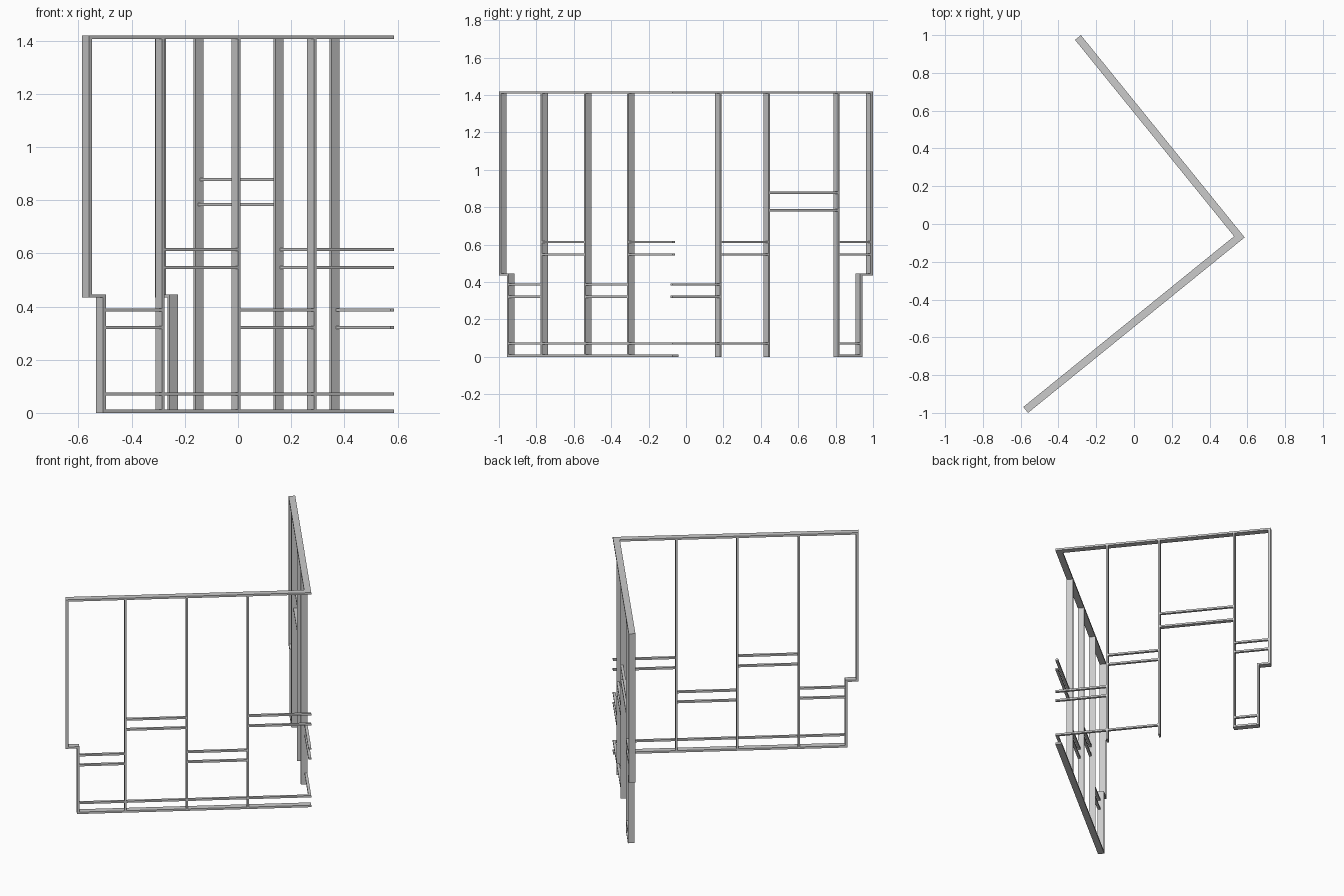
import bpy, bmesh, math
from mathutils import Vector

if "Cube" in bpy.data.objects:
    bpy.data.objects.remove(bpy.data.objects["Cube"])

ANG = math.radians(39)
D = Vector((math.cos(ANG), math.sin(ANG), 0))
N = Vector((-math.sin(ANG), math.cos(ANG), 0))
CORNER = Vector((0.586, -0.071, 0))      # outer corner where both walls meet
T = 0.04                                 # frame depth
R = 0.017                                # thin rail depth, flush with outer face
H = 1.42
BAR = 0.012
STEP = 0.44                              # height of the notch at the free ends

WALLS = {"front_wall": (-D, N), "rear_wall": (N, -D)}   # (along, inward)


def bar(wall, part, u0, u1, z0, z1, depth=T):
    """Box running u0..u1 along a wall, measured from the corner."""
    along, inward = WALLS[wall]
    bm = bmesh.new()
    bmesh.ops.create_cube(bm, size=1)
    for v in bm.verts:
        u = u0 if v.co.x < 0 else u1
        w = 0 if v.co.y < 0 else depth
        z = z0 if v.co.z < 0 else z1
        v.co = CORNER + along * u + inward * w + Vector((0, 0, z))
    bmesh.ops.recalc_face_normals(bm, faces=bm.faces)
    name = wall + "_" + part
    me = bpy.data.meshes.new(name)
    bm.to_mesh(me)
    bm.free()
    bpy.context.collection.objects.link(bpy.data.objects.new(name, me))


def post(wall, part, u, z0=0, z1=H - BAR, w=0.012):
    bar(wall, part, u - w / 2, u + w / 2, z0, z1)


def rails(wall, part, u0, u1, heights, depth=R):
    for z in heights:
        bar(wall, part, u0, u1, z - BAR / 2, z + BAR / 2, depth)


LOW, MID, DOOR, BASE = (0.321, 0.387), (0.547, 0.614), 0.784, 0.071
E = 0.006                                # half post width

# Each wall: length, interior posts, short lower end post
LAYOUT = {
    "front_wall": (1.476, (0.381, 0.747, 1.116), 1.401),
    "rear_wall": (1.378, (0.330, 0.664, 1.143), 1.297),
}

# Posts, top plate and stepped end of both walls
for wall, (length, posts, low) in LAYOUT.items():
    start = 0 if wall == "front_wall" else T
    bar(wall, "top_plate", start, length, H - 0.013, H)
    for u in posts:
        post(wall, "post", u)
    post(wall, "end_post", length - 0.008, STEP + E, H - BAR, 0.016)
    post(wall, "lower_end_post", low, 0, STEP - E, 0.014)
    bar(wall, "step_ledge", low - 0.007, length, STEP - E, STEP + E)

# Front wall: alternating rail pairs between posts
length, p, low = LAYOUT["front_wall"]
edges = (0 - E, *p, low)
for i, hs in enumerate((MID, LOW, MID, LOW)):
    rails("front_wall", "rail", edges[i] + E, edges[i + 1] - E, hs)
rails("front_wall", "base_rail", 0, low - E, (BASE,))
bar("front_wall", "bottom_plate", 0, low + 0.007, 0, 0.013)

# Rear wall: rail pairs, doorway header and short base beside the door
length, p, low = LAYOUT["rear_wall"]
rails("rear_wall", "rail", 0, p[0] - E, LOW)
rails("rear_wall", "rail", p[0] + E, p[1] - E, MID)
rails("rear_wall", "rail", p[2] + E, length - 0.016, MID)
rails("rear_wall", "door_header", p[1] + E, p[2] - E, (DOOR,), 0.028)
rails("rear_wall", "door_upper_rail", p[1] + E, p[2] - E, (0.878,))
rails("rear_wall", "base_rail", R, p[1] - E, (BASE,))
rails("rear_wall", "base_rail", p[2] + E, low - E, (BASE,))
bar("rear_wall", "bottom_plate", p[2] + E, low - E, 0, 0.013)
